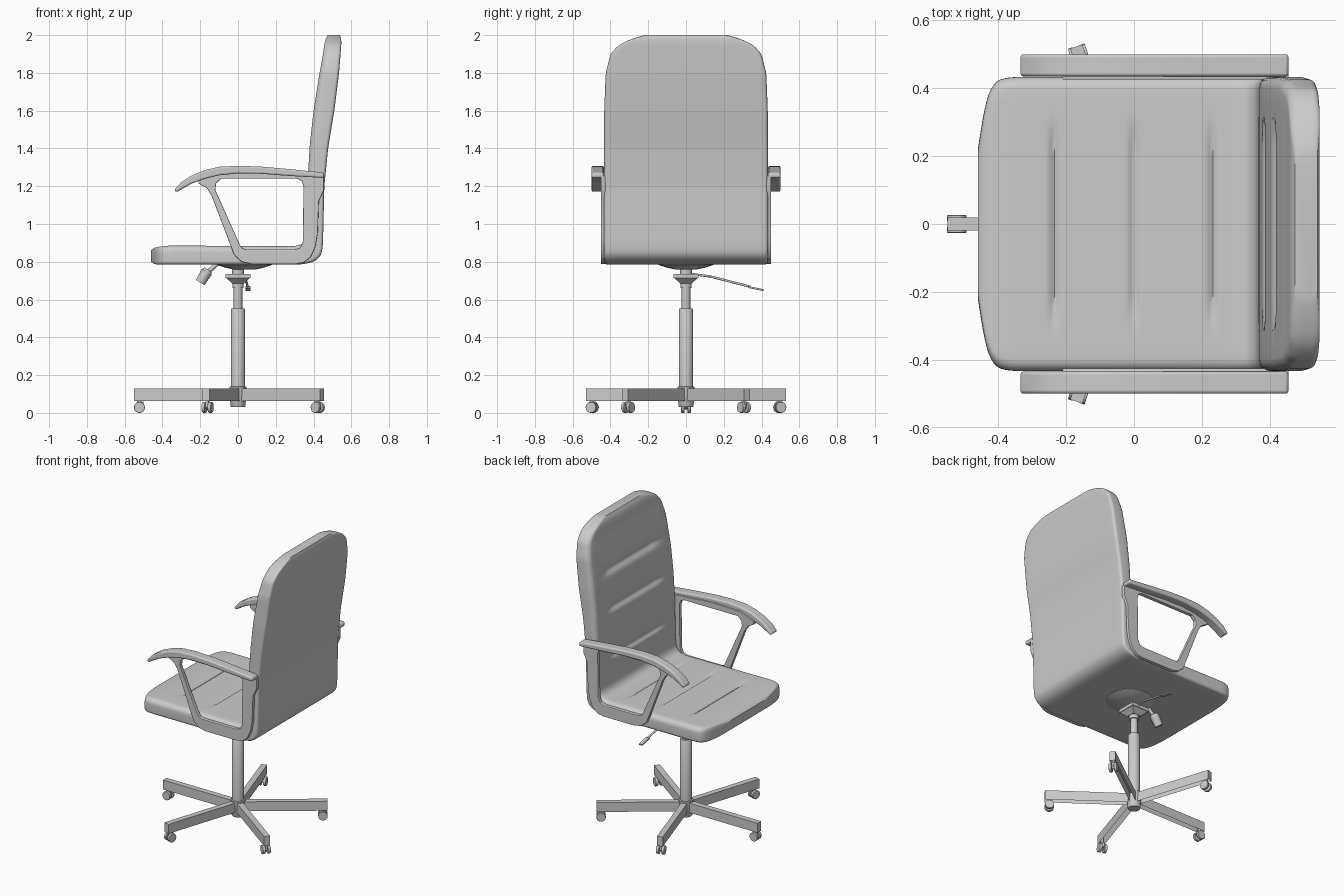
import bpy, bmesh, math
from mathutils import Vector, Matrix

if "Cube" in bpy.data.objects:
    bpy.data.objects.remove(bpy.data.objects["Cube"])


def finish(bm, name, angle=35, bevel=0.0):
    bmesh.ops.recalc_face_normals(bm, faces=bm.faces)
    me = bpy.data.meshes.new(name)
    bm.to_mesh(me)
    bm.free()
    ob = bpy.data.objects.new(name, me)
    bpy.context.collection.objects.link(ob)
    if bevel:
        m = ob.modifiers.new("bevel", 'BEVEL')
        m.width, m.segments, m.limit_method = bevel, 3, 'ANGLE'
        m.angle_limit = math.radians(40)
    smooth(ob, angle)
    return ob


def smooth(ob, angle=35):
    bpy.ops.object.select_all(action='DESELECT')
    ob.select_set(True)
    bpy.context.view_layer.objects.active = ob
    bpy.ops.object.shade_smooth_by_angle(angle=math.radians(angle))


def loft(bm, rings):
    vs = [[bm.verts.new(p) for p in r] for r in rings]
    n = len(vs[0])
    for a, b in zip(vs, vs[1:]):
        for i in range(n):
            bm.faces.new((a[i], a[(i + 1) % n], b[(i + 1) % n], b[i]))
    bm.faces.new(vs[0])
    bm.faces.new(vs[-1])


def lathe(name, profile, seg=32, turn=0.0, offset=0.0):
    bm = bmesh.new()
    loft(bm, [[(offset + r * math.cos(turn + 2 * math.pi * i / seg),
                r * math.sin(turn + 2 * math.pi * i / seg), z)
               for i in range(seg)] for r, z in profile])
    return finish(bm, name)


def rod(bm, p, q, r1, r2=None, seg=16):
    p, q = Vector(p), Vector(q)
    mat = Matrix.Translation((p + q) / 2) @ (q - p).to_track_quat('Z', 'Y').to_matrix().to_4x4()
    bmesh.ops.create_cone(bm, cap_ends=True, segments=seg, radius1=r1,
                          radius2=r1 if r2 is None else r2, depth=(q - p).length, matrix=mat)


def box(bm, centre, size, rot=Matrix()):
    mat = Matrix.Translation(centre) @ rot @ Matrix.Diagonal((*size, 1))
    return bmesh.ops.create_cube(bm, size=1, matrix=mat)['verts']


# Seat and backrest: one bent cushion (outer x, z, inner x, z, half width)
keys = [
    (-.460, .800, -.460, .862, .22), (-.445, .788, -.445, .874, .32),
    (-.430, .786, -.430, .878, .39), (-.405, .785, -.405, .882, .425),
    (-.360, .785, -.360, .886, .433), (.330, .785, .300, .882, .433),
    (.405, .798, .340, .893, .433), (.443, .835, .360, .920, .433),
    (.450, .900, .366, .970, .433), (.457, 1.20, .370, 1.25, .433),
    (.477, 1.40, .380, 1.42, .433), (.510, 1.60, .400, 1.60, .433),
    (.535, 1.80, .432, 1.80, .425), (.543, 1.90, .450, 1.90, .400),
    (.547, 1.95, .457, 1.95, .355), (.547, 1.98, .463, 1.98, .29),
    (.540, 2.00, .475, 2.00, .22)]
rows = []
for a, b in zip(keys, keys[1:]):
    n = max(3, math.ceil(math.hypot(b[2] - a[2], b[3] - a[3]) / .009))
    rows += [[p + (q - p) * i / n for p, q in zip(a, b)] for i in range(n)]
rows.append(list(keys[-1]))
for _ in range(5):
    rows = [rows[0]] + [[(p + 2 * q + r) / 4 for p, q, r in zip(*rows[i - 1:i + 2])]
                        for i in range(1, len(rows) - 1)] + [rows[-1]]


def groove(x, z, y):
    fade = min(1, max(0, (.30 - abs(y)) / .05))
    if z < .95:
        return fade * sum(.013 * math.exp(-((x - c) / .012) ** 2) for c in (-.235, 0, .23))
    return fade * sum(.018 * math.exp(-((z - c) / .022) ** 2) for c in (1.12, 1.43, 1.67))


R_IN, R_OUT = .035, .018
rings = []
for ox, oz, ix, iz, w in rows:
    o, i = Vector((ox, 0, oz)), Vector((ix, 0, iz))
    thick = (o - i).length

    def side(start, end, r, cut):
        flat = w - r
        ys = [-flat - r * math.cos(k * math.pi / 12) for k in range(6)]
        ys += [flat * (-1 + 2 * k / 20) for k in range(21)]
        ys += [-y for y in reversed(ys[:6])]
        pts = []
        for y in ys:
            e = max(0, abs(y) - flat)
            drop = r - math.sqrt(max(0, r * r - e * e))
            if cut:
                drop += groove(ix, iz, y)
            p = start.lerp(end, drop / thick)
            pts.append((p.x, y, p.z))
        return pts
    rings.append(side(i, o, R_IN, True) + side(o, i, R_OUT, False)[::-1])
bm = bmesh.new()
loft(bm, rings)
finish(bm, "seat_and_backrest", 50)

# Arm frames and arm pads
outer = [(.455, 1.255), (.455, 1.18), (.428, 1.12), (.422, .95), (.41, .88), (.385, .825),
         (.35, .797), (.31, .788), (.07, .788), (.02, .80), (-.02, .835), (-.14, 1.15),
         (-.165, 1.19), (-.21, 1.215), (-.21, 1.235), (-.10, 1.275), (.1, 1.28)]
inner = [(-.116, 1.215), (-.12, 1.18), (.01, .89), (.022, .872), (.045, .865), (.30, .865),
         (.33, .875), (.343, .905), (.347, 1.20), (.338, 1.228), (.315, 1.24), (-.09, 1.24)]
pad = [(-.338, 1.180), (-.30, 1.222), (-.25, 1.254), (-.18, 1.284), (-.10, 1.303), (0, 1.308),
       (.12, 1.304), (.28, 1.290), (.455, 1.272), (.455, 1.244), (.28, 1.254), (.12, 1.266),
       (0, 1.268), (-.10, 1.258), (-.18, 1.238), (-.25, 1.212), (-.325, 1.168)]
for s, label in ((1, "left"), (-1, "right")):
    cu = bpy.data.curves.new("arm_frame_" + label, 'CURVE')
    cu.dimensions, cu.fill_mode = '2D', 'BOTH'
    cu.extrude, cu.bevel_depth, cu.offset, cu.bevel_resolution = .009, .004, -.004, 1
    for pts in (outer, inner):
        sp = cu.splines.new('POLY')
        sp.points.add(len(pts) - 1)
        for p, (x, z) in zip(sp.points, pts):
            p.co = (x, z, 0, 1)
        sp.use_cyclic_u = True
    ob = bpy.data.objects.new(cu.name, cu)
    bpy.context.collection.objects.link(ob)
    ob.rotation_euler.x = math.pi / 2
    ob.location.y = s * .438
    bpy.ops.object.select_all(action='DESELECT')
    ob.select_set(True)
    bpy.context.view_layer.objects.active = ob
    bpy.ops.object.convert(target='MESH')
    smooth(bpy.context.object)

    bm = bmesh.new()
    loft(bm, [[(x, s * y, z) for x, z in pad] for y in (.435, .50)])
    finish(bm, "arm_pad_" + label, 35, .009)

# Pedestal: hub, gas column and seat mount
lathe("base_hub", [(.036, .03), (.04, .036), (.045, .125), (.045, .138), (.038, .14)])
lathe("column_sleeve", [(.038, .13), (.038, .545), (.034, .552)])
lathe("column_piston", [(.023, .54), (.023, .66), (.03, .66), (.03, .69)])
q = math.sqrt(2)
lathe("mount_block", [(.03 * q, .685), (.062 * q, .714), (.066 * q, .714), (.066 * q, .736)],
      4, math.pi / 4)
lathe("mount_neck", [(.032, .73), (.032, .77)])
lathe("seat_plate", [(.06, .76), (.10, .768), (.145, .783), (.145, .79)], 32, 0, .035)

# Tension knob and height lever
bm = bmesh.new()
rod(bm, (-.11, 0, .79), (-.16, 0, .745), .012)
rod(bm, (-.158, 0, .758), (-.166, 0, .746), .022, .03, 12)
rod(bm, (-.166, 0, .746), (-.20, 0, .69), .03, .027, 12)
finish(bm, "tension_knob")
bm = bmesh.new()
rod(bm, (.0, .03, .735), (.035, .13, .722), .006)
rod(bm, (.035, .13, .722), (.052, .34, .668), .006)
box(bm, (.053, .37, .658), (.026, .085, .010), Matrix.Rotation(-.2, 4, 'X'))
finish(bm, "height_lever", 35, .002)

# Five-star base: hollow legs with twin-wheel casters
for k in range(5):
    turn = Matrix.Rotation(math.pi + k * 2 * math.pi / 5, 4, 'Z')
    bm = bmesh.new()
    box(bm, (.29, 0, .096), (.52, .038, .064))
    bm.normal_update()
    low = min(bm.faces, key=lambda f: f.calc_center_median().z)
    bmesh.ops.inset_region(bm, faces=[low], thickness=.005)
    bmesh.ops.translate(bm, verts=low.verts, vec=(0, 0, .056))
    ob = finish(bm, f"base_leg_{k + 1}", 35)
    ob.matrix_world = turn

    bm = bmesh.new()
    for y in (-.017, .017):
        rod(bm, (.522, y - .009, .029), (.522, y + .009, .029), .029, seg=24)
    rod(bm, (.522, -.02, .029), (.522, .02, .029), .01)
    box(bm, (.518, 0, .044), (.034, .015, .034))
    rod(bm, (.522, 0, .04), (.522, 0, .12), .009)
    ob = finish(bm, f"caster_{k + 1}", 35, .003)
    ob.matrix_world = turn
